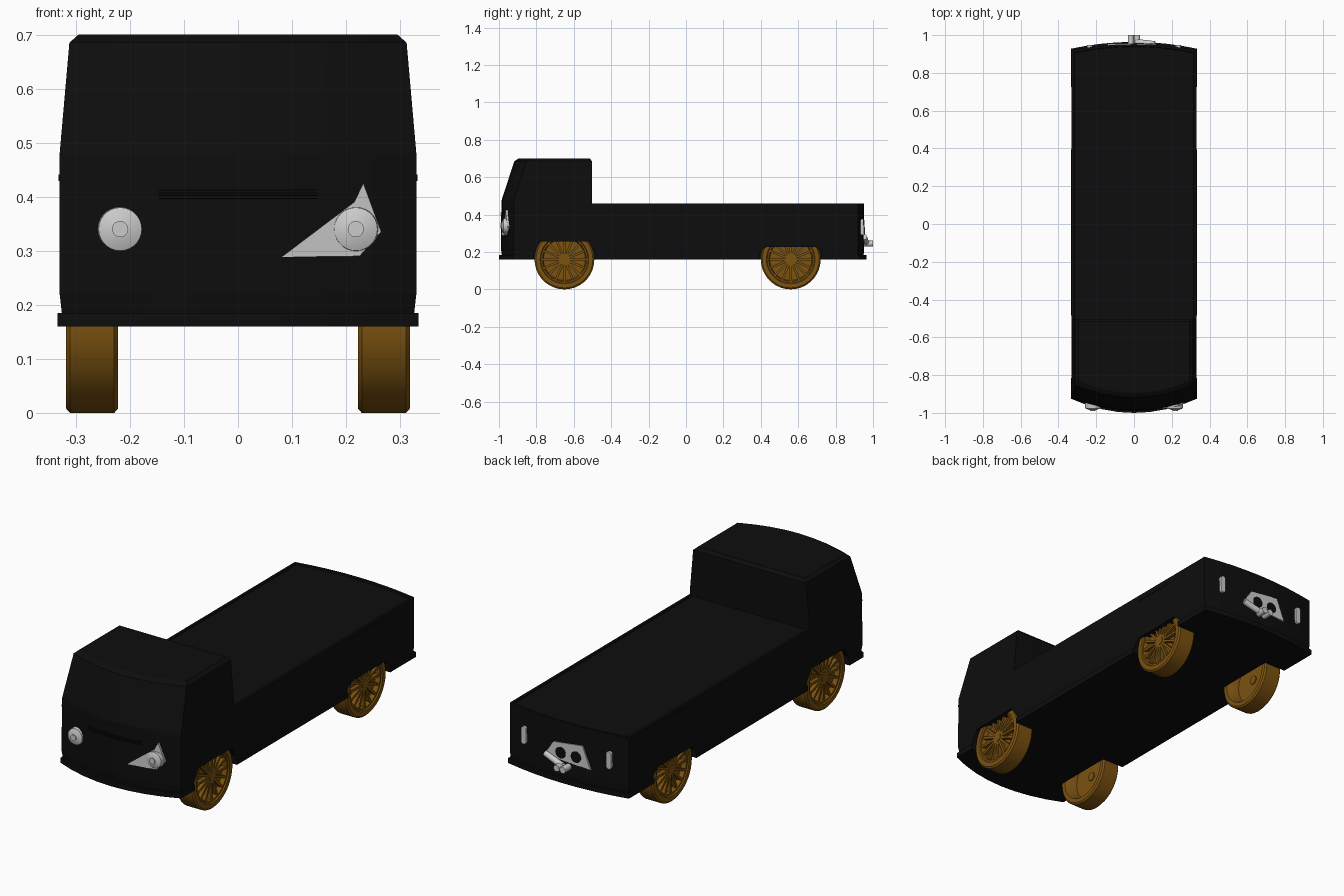
import bpy, bmesh
from math import pi, sin, cos
from mathutils import Matrix, Vector

if "Cube" in bpy.data.objects:
    bpy.data.objects.remove(bpy.data.objects["Cube"])


def material(name, rgb):
    m = bpy.data.materials.new(name)
    m.diffuse_color = (*rgb, 1)
    m.use_nodes = True
    m.node_tree.nodes["Principled BSDF"].inputs["Base Color"].default_value = m.diffuse_color
    return m


BLACK = material("black_paint", (0.004, 0.004, 0.004))
BROWN = material("brown_wheel", (0.2, 0.085, 0.005))


def finish(name, bm, mat=None, smooth=False):
    bmesh.ops.recalc_face_normals(bm, faces=bm.faces)
    me = bpy.data.meshes.new(name)
    bm.to_mesh(me)
    bm.free()
    ob = bpy.data.objects.new(name, me)
    bpy.context.collection.objects.link(ob)
    if mat:
        me.materials.append(mat)
    if smooth:
        bpy.ops.object.select_all(action='DESELECT')
        ob.select_set(True)
        bpy.context.view_layer.objects.active = ob
        bpy.ops.object.shade_smooth_by_angle(angle=0.6)
    return ob


def bridge(bm, rings, caps=True, closed=False):
    loops = [[bm.verts.new(p) for p in r] for r in rings]
    n = len(loops[0])
    pairs = list(zip(loops, loops[1:])) + ([(loops[-1], loops[0])] if closed else [])
    for a, b in pairs:
        for i in range(n):
            j = (i + 1) % n
            bm.faces.new((a[i], a[j], b[j], b[i]))
    if caps and not closed:
        bm.faces.new(loops[0])
        bm.faces.new(loops[-1])


def bowed_loft(name, levels, bow_front, bow_back, mat):
    """Levels are (z, half width, front y, back y); ends bow outward in plan."""
    ts = [i / 4 - 1 for i in range(9)]
    rings = []
    for z, w, yf, yb in levels:
        ring = [(t * w, yf + bow_front * t * t, z) for t in ts]
        ring += [(t * w, yb - bow_back * t * t, z) for t in reversed(ts)]
        rings.append(ring)
    bm = bmesh.new()
    bridge(bm, rings)
    return finish(name, bm, mat)


def cylinder(name, p, q, r, mat=None, r2=None, seg=20):
    p, q = Vector(p), Vector(q)
    d = q - p
    bm = bmesh.new()
    bmesh.ops.create_cone(bm, cap_ends=True, segments=seg, radius1=r,
                          radius2=r if r2 is None else r2, depth=d.length,
                          matrix=Matrix.Translation((p + q) / 2) @ d.to_track_quat('Z', 'Y').to_matrix().to_4x4())
    return finish(name, bm, mat, True)


def prism(name, points, axis_from, axis_to, axis, mat=None):
    """Extrude a 2D outline along x (points y,z) or y (points x,z)."""
    place = (lambda a, u, v: (a, u, v)) if axis == 'x' else (lambda a, u, v: (u, a, v))
    bm = bmesh.new()
    bridge(bm, [[place(a, u, v) for u, v in points] for a in (axis_from, axis_to)])
    return finish(name, bm, mat)


# Lower body with a shallow rimmed bed cover, and the skirt under it
body = bowed_loft("lower_body", [(0.17, 0.323, -0.98, 0.945), (0.185, 0.326, -0.985, 0.95),
                                 (0.22, 0.33, -0.99, 0.952), (0.46, 0.33, -0.987, 0.952),
                                 (0.46, 0.318, -0.975, 0.94), (0.453, 0.316, -0.973, 0.938)],
                  0.068, 0.032, BLACK)
skirt = bowed_loft("bottom_skirt", [(0.16, 0.334, -1.0, 0.964), (0.185, 0.334, -1.0, 0.964)],
                   0.075, 0.036, BLACK)

# Cab with sloped windscreen and chamfered roof
bowed_loft("cab", [(0.44, 0.33, -0.987, -0.502), (0.48, 0.33, -0.985, -0.502),
                   (0.685, 0.312, -0.918, -0.502), (0.70, 0.295, -0.895, -0.515)],
           0.066, 0, BLACK)

# Grille slats
for i in range(4):
    z = 0.396 + i * 0.005
    bowed_loft("grille_slat", [(z, 0.147, -0.991, -0.95), (z + 0.002, 0.147, -0.991, -0.95)],
               0.0135, 0, BLACK)

# Wheel arches cut out of the body and skirt
for y, top in ((-0.65, 0.256), (0.56, 0.227)):
    for s in (-1, 1):
        outline = [(y - 0.165, 0.1), (y - 0.165, 0.2), (y - 0.13, top),
                   (y + 0.13, top), (y + 0.165, 0.2), (y + 0.165, 0.1)]
        cutter = prism("arch_cutter", outline, s * 0.215, s * 0.4, 'x')
        cutter.hide_render = True
        cutter.hide_viewport = True
        for ob in (body, skirt):
            mod = ob.modifiers.new("arch", 'BOOLEAN')
            mod.operation = 'DIFFERENCE'
            mod.solver = 'EXACT'
            mod.object = cutter


# Wheels: lathed tyre and rim, spokes and hub
def wheel(y, s):
    c = Vector((s * 0.27, y, 0.16))
    profile = [(-0.048, 0.132), (-0.048, 0.152), (-0.041, 0.16), (0.041, 0.16), (0.048, 0.152),
               (0.048, 0.13), (0.042, 0.126), (0.042, 0.118), (0.02, 0.112), (0.02, 0.01),
               (0.01, 0.01), (0.01, 0.112), (-0.03, 0.122)]
    n = 36
    bm = bmesh.new()
    bridge(bm, [[(c.x + s * u, c.y + r * cos(2 * pi * k / n), c.z + r * sin(2 * pi * k / n))
                 for u, r in profile] for k in range(n)], closed=True)
    finish("tyre_and_rim", bm, BROWN, True)
    bm = bmesh.new()
    for k in range(16):
        m = (Matrix.Translation(c + Vector((s * 0.027, 0, 0))) @ Matrix.Rotation(2 * pi * k / 16, 4, 'X')
             @ Matrix.Translation((0, 0, 0.066)) @ Matrix.Diagonal((0.024, 0.012, 0.104, 1)))
        bmesh.ops.create_cube(bm, size=1, matrix=m)
    finish("wheel_spokes", bm, BROWN)
    cylinder("wheel_hub", c + Vector((s * 0.005, 0, 0)), c + Vector((s * 0.042, 0, 0)), 0.022, BROWN)


for y in (-0.65, 0.56):
    for s in (-1, 1):
        wheel(y, s)

for s in (-1, 1):
    # Round headlights with a centre boss
    x = s * 0.218
    cylinder("headlight", (x, -0.94, 0.34), (x, -0.976, 0.34), 0.042, None, 0.04, 28)
    cylinder("headlight_lens", (x, -0.976, 0.34), (x, -0.986, 0.34), 0.04, None, 0.016, 28)
    cylinder("headlight_boss", (x, -0.98, 0.34), (x, -0.991, 0.34), 0.015)
    # Rounded tail lights
    x = s * 0.235
    pts = [(x + 0.014 * cos(a), 0.332 + (0.03 if sin(a) >= 0 else -0.03) + 0.014 * sin(a))
           for a in [pi * k / 8 + 0.01 for k in range(16)]]
    prism("tail_light", pts, 0.92, 0.948, 'y')
    # Twin exhaust tips
    cylinder("exhaust_tip", (s * 0.017, 0.93, 0.245), (s * 0.017, 1.0, 0.245), 0.016)
    # Side vent behind the cab
    bm = bmesh.new()
    bmesh.ops.create_cube(bm, size=1, matrix=Matrix.Translation((s * 0.329, 0.53, 0.435))
                          @ Matrix.Diagonal((0.006, 0.22, 0.012, 1)))
    finish("side_vent", bm, BLACK)

# Pointed trim shard around one headlight
bm = bmesh.new()
shard = [(0.08, -0.988, 0.288), (0.215, -0.968, 0.39), (0.232, -0.965, 0.425),
         (0.265, -0.952, 0.335), (0.225, -0.966, 0.29)]
bridge(bm, [shard, [(x, y + 0.02, z) for x, y, z in shard]])
finish("headlight_trim", bm)

# Rear bracket plate with two dark sockets and a slanted pipe
prism("rear_bracket", [(0.117, 0.275), (0.064, 0.35), (-0.096, 0.37), (-0.14, 0.26)], 0.93, 0.955, 'y')
for x in (0.025, -0.06):
    cylinder("bracket_socket", (x, 0.94, 0.305), (x, 0.957, 0.305), 0.028, BLACK)
cylinder("slanted_pipe", (0.11, 0.953, 0.28), (0.01, 0.965, 0.247), 0.015)
